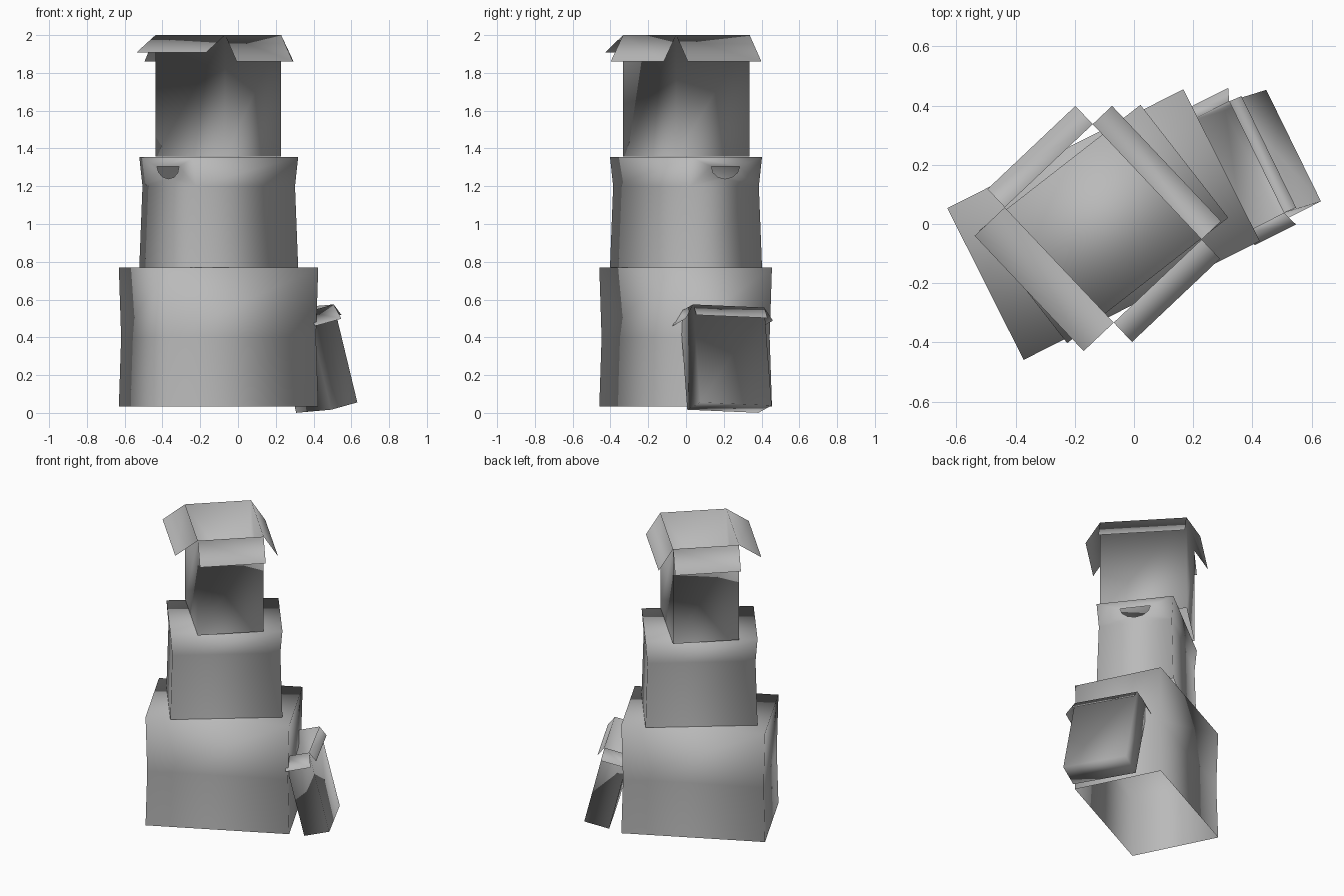
import bpy, bmesh
from math import radians, cos, sin, pi
from mathutils import Matrix

if "Cube" in bpy.data.objects:
    bpy.data.objects.remove(bpy.data.objects["Cube"])

# mid-grey card
card = bpy.data.materials.new("card_grey")
card.diffuse_color = (0.49, 0.49, 0.49, 1)
card.use_nodes = True
card.node_tree.nodes["Principled BSDF"].inputs["Base Color"].default_value = card.diffuse_color


def carton(name, size, loc, rot, waist=None, flaps=(), floor=False, lid=False):
    """Thin-walled box standing on its local origin.
    waist = (height, inset); flaps = (side, outward, drop)."""
    sx, sy, h = size
    bm = bmesh.new()
    levels = [(0, 0), waist, (h, 0)] if waist else [(0, 0), (h, 0)]
    rings = []
    for z, inset in levels:
        a, b = sx / 2 - inset, sy / 2 - inset
        rings.append([bm.verts.new((x * a, y * b, z))
                      for x, y in ((-1, -1), (1, -1), (1, 1), (-1, 1))])
    top = rings[-1]
    if floor:
        bm.faces.new(rings[0][::-1])
    if lid:
        bm.faces.new(top)
    for lo, hi in zip(rings, rings[1:]):
        for i in range(4):
            j = (i + 1) % 4
            bm.faces.new((lo[i], lo[j], hi[j], hi[i]))
    # flaps folded outward from the open top
    sides = {'-y': (0, 0, -1), '+x': (1, 1, 0), '+y': (2, 0, 1), '-x': (3, -1, 0)}
    for side, out, drop in flaps:
        i, dx, dy = sides[side]
        p, q = top[i], top[(i + 1) % 4]
        r, s = (bm.verts.new((v.co.x + dx * out, v.co.y + dy * out, h - drop))
                for v in (q, p))
        bm.faces.new((p, q, r, s))
    for f in bm.faces:
        f.smooth = True
    me = bpy.data.meshes.new(name)
    bm.to_mesh(me)
    bm.free()
    me.materials.append(card)
    ob = bpy.data.objects.new(name, me)
    bpy.context.collection.objects.link(ob)
    ob.matrix_world = Matrix.Translation(loc) @ rot
    return ob


def turn(deg):
    return Matrix.Rotation(radians(deg), 4, 'Z')


def cut_handle(ob, side, half_len, z):
    """Half-round hand hole in one short end."""
    bm = bmesh.new()
    n = 6
    arc = [(0.095 * cos(pi + pi * k / n), 0.066 * sin(pi + pi * k / n))
           for k in range(n + 1)]
    face = bm.faces.new([bm.verts.new((0, y, w)) for y, w in arc])
    ext = bmesh.ops.extrude_face_region(bm, geom=[face])
    bmesh.ops.translate(bm, vec=(0.12, 0, 0),
                        verts=[g for g in ext['geom'] if isinstance(g, bmesh.types.BMVert)])
    bmesh.ops.recalc_face_normals(bm, faces=bm.faces)
    me = bpy.data.meshes.new("handle_cutter")
    bm.to_mesh(me)
    bm.free()
    me.materials.append(card)
    cutter = bpy.data.objects.new("handle_cutter", me)
    bpy.context.collection.objects.link(cutter)
    cutter.hide_render = True
    cutter.matrix_world = ob.matrix_world @ Matrix.Translation(
        (side * half_len - 0.06, 0, z))
    mod = ob.modifiers.new("handle", 'BOOLEAN')
    mod.operation = 'DIFFERENCE'
    mod.solver = 'EXACT'
    mod.object = cutter
    bpy.context.view_layer.objects.active = ob
    bpy.ops.object.modifier_apply(modifier=mod.name)
    bpy.data.objects.remove(cutter)


# large bottom box, upside down with its open side on the ground
carton("bottom_box", (0.893, 0.574, 0.735), (-0.103, -0.002, 0.035), turn(26.7),
       waist=(0.365, 0.009), lid=True)

# middle box with a hand hole at each end
middle = carton("middle_box", (0.69, 0.483, 0.585), (-0.102, 0, 0.77), turn(37.9),
                waist=(0.43, 0.012), floor=True, lid=True)
for side in (-1, 1):
    cut_handle(middle, side, 0.338, 0.535)

# open the holes and the underside of the middle box
bm = bmesh.new()
bm.from_mesh(middle.data)
inner = []
for f in bm.faces:
    c = f.calc_center_bounds()
    in_hole = 0.2 < abs(c.x) < 0.32 and abs(c.y) < 0.12 and 0.44 < c.z < 0.56
    if in_hole or c.z < 0.01:
        inner.append(f)
    f.smooth = True
bmesh.ops.delete(bm, geom=inner, context='FACES')
bm.to_mesh(middle.data)
bm.free()

# top box, open upward with four flaps, resting on the middle box
carton("top_box", (0.409, 0.536, 0.643), (-0.104, 0.002, 1.357), turn(43.4),
       flaps=(('+x', 0.09, 0.14), ('-y', 0.09, 0.14),
              ('+y', 0.085, 0.14), ('-x', 0.14, 0.093)))

# small open box leaning against the stack
lean = turn(26.7) @ Matrix.Rotation(radians(-14), 4, 'Y') @ Matrix.Rotation(radians(-2.3), 4, 'X')
carton("leaning_box", (0.16, 0.42, 0.535), (0.47, 0.230, 0.028), lean, floor=True,
       flaps=(('+x', 0.03, 0.065), ('-y', 0.05, 0.08), ('+y', 0.045, 0.07)))
